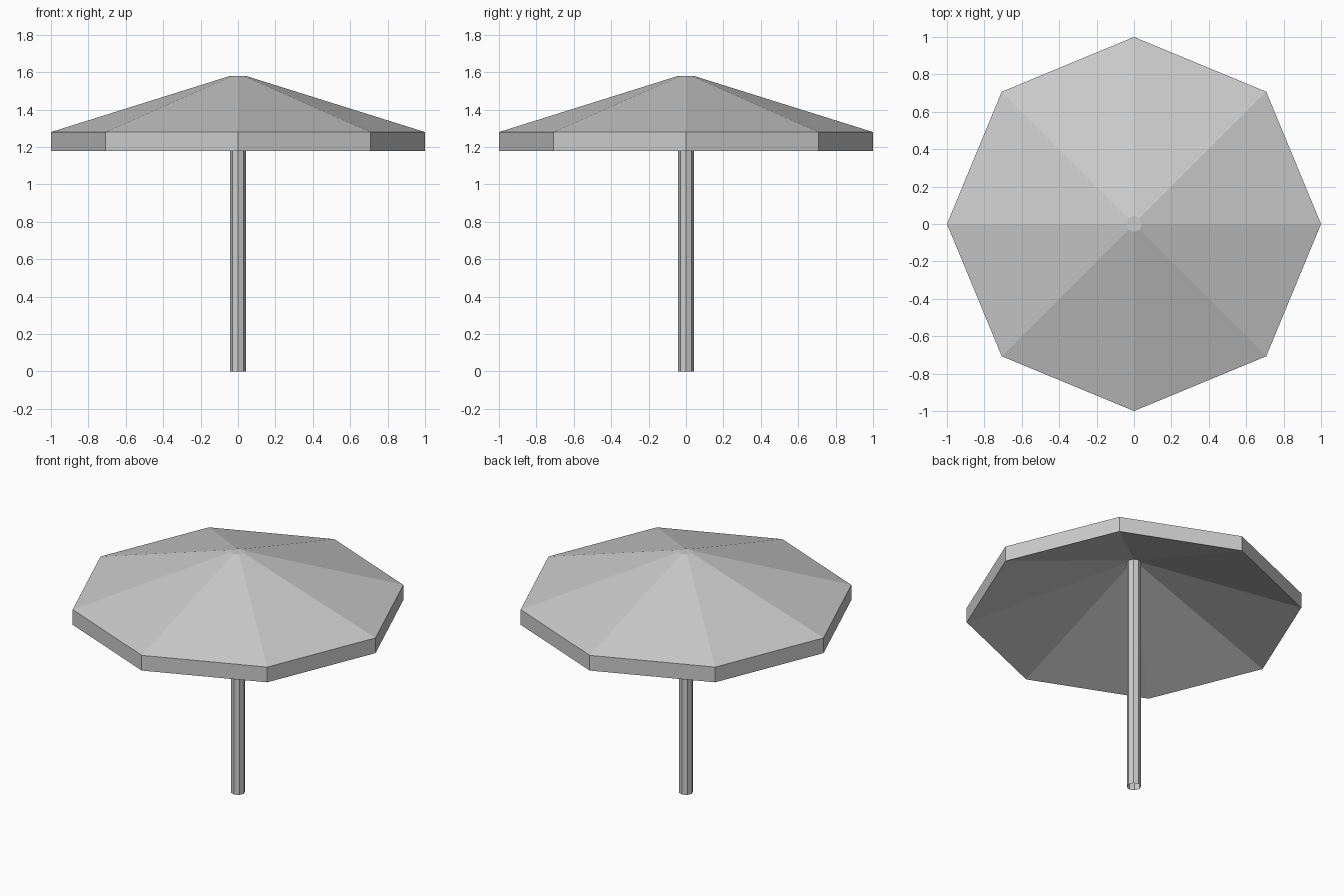
import bpy
import bmesh
from math import cos, sin, tau

SIDES = 8
POLE_R = 0.043

cube = bpy.data.objects.get("Cube")
if cube:
    bpy.data.objects.remove(cube, do_unlink=True)

grey = bpy.data.materials.new("light grey")
grey.use_nodes = True
grey.diffuse_color = (0.6, 0.6, 0.6, 1)
grey.node_tree.nodes["Principled BSDF"].inputs["Base Color"].default_value = (0.6, 0.6, 0.6, 1)


def lathe(name, profile, cap_start=False):
    """Sweep (radius, height) points around z into a flat-faced octagonal shell."""
    bm = bmesh.new()
    rings = [[bm.verts.new((r * cos(tau * i / SIDES), r * sin(tau * i / SIDES), z))
              for i in range(SIDES)] for r, z in profile]
    for upper, lower in zip(rings, rings[1:]):
        for i in range(SIDES):
            j = (i + 1) % SIDES
            bm.faces.new((upper[i], lower[i], lower[j], upper[j]))
    if cap_start:
        bm.faces.new(rings[0])
    mesh = bpy.data.meshes.new(name)
    bm.to_mesh(mesh)
    bm.free()
    mesh.materials.append(grey)
    obj = bpy.data.objects.new(name, mesh)
    bpy.context.collection.objects.link(obj)
    return obj


# Canopy: capped top, sloping panels, upright rim, hollow sloping underside
lathe("canopy", [(POLE_R, 1.58), (1, 1.28), (1, 1.18), (POLE_R, 1.54)], cap_start=True)

# Pole: tube with an open lower end
lathe("pole", [(POLE_R, 1.54), (POLE_R, 0)])
